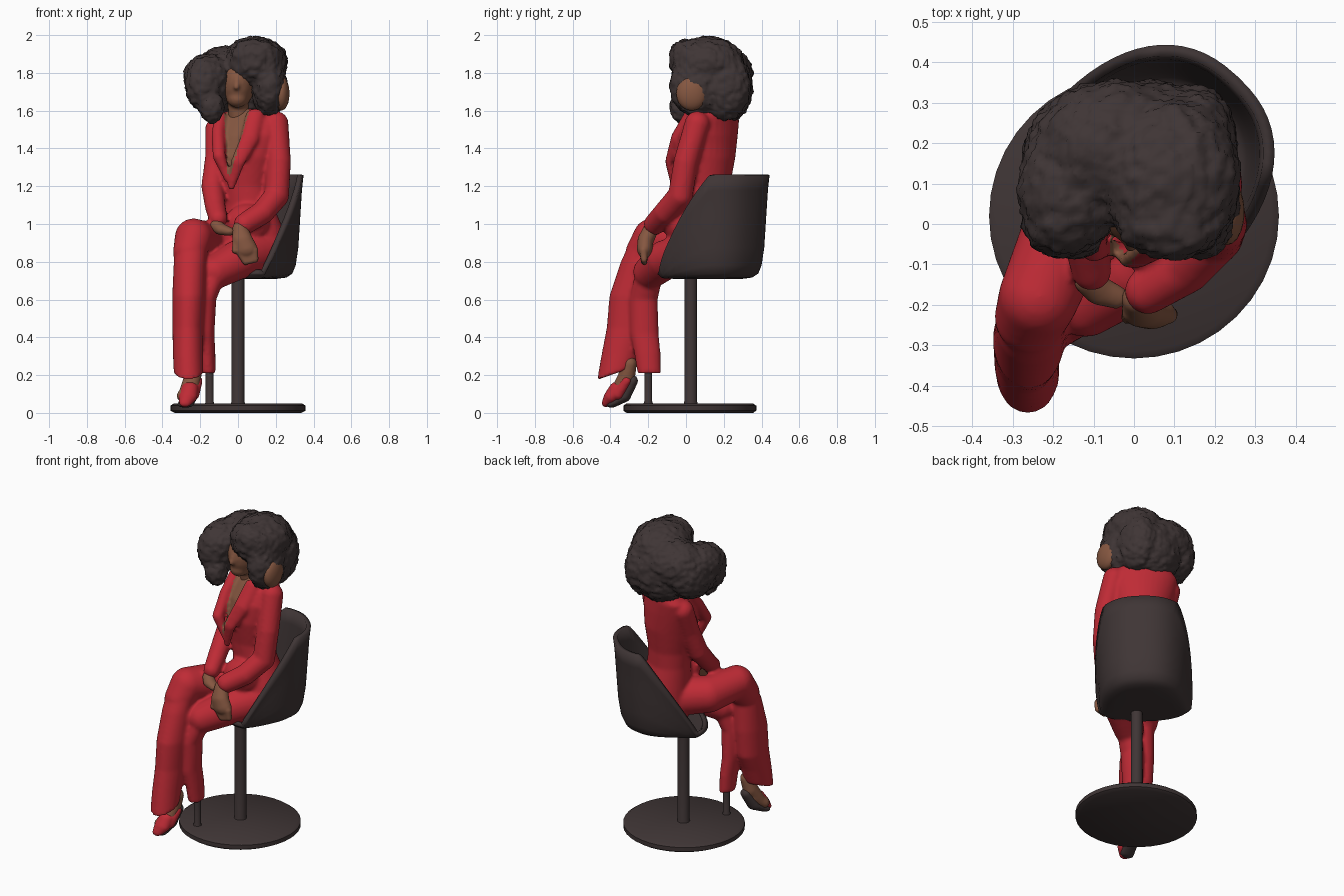
import bpy, bmesh, math
from mathutils import Matrix, Vector, noise

if "Cube" in bpy.data.objects:
    bpy.data.objects.remove(bpy.data.objects["Cube"])


def material(name, rgb):
    m = bpy.data.materials.new(name)
    m.diffuse_color = (*rgb, 1)
    m.use_nodes = True
    m.node_tree.nodes["Principled BSDF"].inputs["Base Color"].default_value = m.diffuse_color
    return m


DARK = material("charcoal", (0.050, 0.036, 0.036))
RED = material("red cloth", (0.52, 0.024, 0.036))
SKIN = material("brown skin", (0.235, 0.095, 0.052))


def finish(name, bm, mats, angle=40):
    bmesh.ops.recalc_face_normals(bm, faces=bm.faces)
    me = bpy.data.meshes.new(name)
    bm.to_mesh(me)
    bm.free()
    ob = bpy.data.objects.new(name, me)
    bpy.context.collection.objects.link(ob)
    for m in mats:
        me.materials.append(m)
    for o in bpy.context.selected_objects:
        o.select_set(False)
    ob.select_set(True)
    bpy.context.view_layer.objects.active = ob
    bpy.ops.object.shade_smooth_by_angle(angle=math.radians(angle))
    return ob


def blob(bm, c, r, sub=3):
    r = r if isinstance(r, tuple) else (r, r, r)
    bmesh.ops.create_icosphere(bm, subdivisions=sub, radius=1,
                               matrix=Matrix.Translation(c) @ Matrix.Diagonal((*r, 1)))


def chain(bm, pts, steps=9):
    """Row of overlapping ellipsoids along a path of (centre, radii)."""
    pts = [(Vector(c), Vector(r if isinstance(r, tuple) else (r, r, r))) for c, r in pts]
    for (c0, r0), (c1, r1) in zip(pts, pts[1:]):
        for i in range(steps + 1):
            t = i / steps
            blob(bm, c0.lerp(c1, t), tuple(r0.lerp(r1, t)))


def loft(bm, rings, turn=0, n=32):
    """Skin elliptical rings (x, y, z, rx, ry[, slope of z along y])."""
    ca, sa = math.cos(turn), math.sin(turn)
    loops = []
    for x, y, z, rx, ry, *s in rings:
        loop = []
        for i in range(n):
            a = 2 * math.pi * i / n
            u, v = rx * math.cos(a), ry * math.sin(a)
            dy = u * sa + v * ca
            loop.append(bm.verts.new((x + u * ca - v * sa, y + dy, z + (s[0] * dy if s else 0))))
        loops.append(loop)
    for a, b in zip(loops, loops[1:]):
        for i in range(n):
            bm.faces.new((a[i], a[(i + 1) % n], b[(i + 1) % n], b[i]))
    bm.faces.new(loops[0][::-1])
    bm.faces.new(loops[-1])


def fuse(bm, voxel, smooth):
    """Merge overlapping solids into one skin and return it as a new bmesh."""
    me = bpy.data.meshes.new("tmp")
    bmesh.ops.recalc_face_normals(bm, faces=bm.faces)
    bm.to_mesh(me)
    bm.free()
    ob = bpy.data.objects.new("tmp", me)
    bpy.context.collection.objects.link(ob)
    rm = ob.modifiers.new("remesh", 'REMESH')
    rm.mode, rm.voxel_size = 'VOXEL', voxel
    sm = ob.modifiers.new("smooth", 'SMOOTH')
    sm.factor, sm.iterations = 0.5, smooth
    dg = bpy.context.evaluated_depsgraph_get()
    out = bmesh.new()
    out.from_mesh(bpy.data.meshes.new_from_object(ob.evaluated_get(dg)))
    bpy.data.objects.remove(ob)
    return out


# Round base and pole
bm = bmesh.new()
loft(bm, [(0, 0.02, 0.0, 0.335, 0.335), (0, 0.02, 0.012, 0.358, 0.352), (0, 0.02, 0.038, 0.358, 0.352),
          (0, 0.02, 0.05, 0.34, 0.335)], n=40)
finish("base_disc", bm, [DARK])
bm = bmesh.new()
loft(bm, [(0, 0.025, 0.04, 0.04, 0.04), (0, 0.025, 0.06, 0.034, 0.034), (0, 0.025, 0.72, 0.034, 0.034)], n=20)
finish("pole", bm, [DARK])

# Bucket seat turned to the corner: ring height follows a rim that rises towards the back
bm = bmesh.new()
profile = [(0.3, 0), (0.6, 0), (0.74, 0.012), (0.83, 0.05), (0.88, 0.13), (0.92, 0.3), (0.95, 0.6), (0.975, 0.85), (1, 1)]
N, turn = 64, math.radians(-43)
ca, sa = math.cos(turn), math.sin(turn)
rows = []
for k, f in profile:
    row = []
    for i in range(N):
        a = 2 * math.pi * i / N
        c, s = math.cos(a), math.sin(a)
        u = 0.285 * math.copysign(abs(c) ** 0.85, c)
        v = (0.375 if s > 0 else 0.17) * math.copysign(abs(s) ** 0.85, s)
        dx, dy = u * ca - v * sa, u * sa + v * ca
        d = (dx + dy + 0.09) / math.sqrt(2)
        rim = 0.735 + 0.525 * min(1, max(0, d / 0.33)) ** 0.85
        row.append(bm.verts.new((0.0 + k * dx, 0.09 + k * dy, 0.71 + (rim - 0.71) * f)))
    rows.append(row)
for a, b in zip(rows, rows[1:]):
    for i in range(N):
        bm.faces.new((a[i], a[(i + 1) % N], b[(i + 1) % N], b[i]))
bm.faces.new(rows[0][::-1])
seat = finish("bucket_seat", bm, [DARK], 50)
so = seat.modifiers.new("thickness", 'SOLIDIFY')
so.thickness, so.offset = 0.028, -1

# Suit: jacket, sleeves, lapels and flared trousers fused together
bm = bmesh.new()
loft(bm, [(.08, .1, .74, .13, .14), (.085, .1, .80, .175, .17), (.09, .1, .87, .18, .175), (.08, .1, .96, .17, .155),
          (.05, .1, 1.1, .14, .125), (.04, .1, 1.2, .14, .13), (.035, .1, 1.35, .175, .155),
          (.04, .115, 1.47, .2, .14), (.045, .14, 1.55, .2, .11), (.055, .165, 1.61, .14, .085)],
     math.radians(-32))
chain(bm, [((.2, .06, 1.53), .068), ((.215, .0, 1.33), .066), ((.205, -.03, 1.15), .066),
           ((.13, -.11, 1.06), .062), ((.035, -.165, 1.0), .058)])
chain(bm, [((-.11, .19, 1.5), .065), ((-.115, .13, 1.35), .06), ((-.135, .07, 1.2), .06),
           ((-.12, -.04, 1.09), .055), ((-.105, -.115, 1.03), .05)])
chain(bm, [((.09, .02, 1.58), (.05, .03, .03)), ((.06, -.055, 1.45), (.05, .025, .04)),
           ((.0, -.09, 1.33), (.04, .02, .03)), ((-.035, -.06, 1.2), (.02, .02, .02))])
chain(bm, [((-.095, .1, 1.57), (.035, .03, .03)), ((-.105, .02, 1.47), (.035, .03, .04)),
           ((-.10, -.06, 1.36), (.035, .035, .03)), ((-.055, -.055, 1.24), (.02, .02, .02))])
blob(bm, (.05, -.02, 1.0), (.12, .1, .11))
chain(bm, [((.04, .1, .87), .12), ((-.16, .0, .90), .11), ((-.235, -.18, .93), (.1, .1, .1)),
           ((-.255, -.23, .85), .09)])                                   # crossed thigh
loft(bm, [(-.245, -.2, .92, .085, .09), (-.255, -.255, .8, .085, .09), (-.26, -.285, .62, .088, .12),
          (-.265, -.30, .45, .082, .12), (-.265, -.34, .32, .08, .11, .25), (-.262, -.37, .21, .078, .1, .35)])
chain(bm, [((.15, .05, .86), .115), ((.0, -.11, .81), .105), ((-.12, -.19, .745), .09)])  # lower thigh
loft(bm, [(-.12, -.19, .76, .07, .075), (-.175, -.225, .6, .06, .075), (-.175, -.22, .42, .05, .075),
          (-.165, -.205, .32, .045, .07), (-.16, -.195, .21, .042, .062)])
bm = fuse(bm, 0.0105, 4)
for f in bm.faces:   # open neckline
    x, y, z = f.calc_center_median()
    t = (z - 1.26) / 0.34
    if 0 < t and y < 0.13 and -0.055 - 0.02 * t < x < -0.04 + 0.1 * t:
        f.material_index = 1
finish("red_suit", bm, [RED, SKIN], 60)

# Neck and face
bm = bmesh.new()
chain(bm, [((.01, .13, 1.5), .06), ((0, .1, 1.66), .055)])
blob(bm, (.0, .07, 1.745), (.088, .122, .135))
blob(bm, (-.003, .02, 1.665), (.055, .06, .05))
chain(bm, [((-.005, -.04, 1.77), .013), ((-.008, -.055, 1.725), .016)], 5)
finish("neck_and_face", fuse(bm, 0.009, 4), [SKIN], 60)
bm = bmesh.new()
blob(bm, (.23, .03, 1.69), (.043, .082, .09))
finish("side_skin_patch", bm, [SKIN])

# Curly hair in two lobes, roughened with noise
bm = bmesh.new()
for c, r in [((.09, .11, 1.85), (.17, .195, .14)), ((.09, .0, 1.89), (.125, .085, .085)),
             ((.165, .065, 1.73), (.092, .15, .16)), ((.15, .2, 1.73), (.1, .14, .18)),
             ((.03, .21, 1.72), (.19, .14, .18)), ((-.145, .14, 1.74), (.13, .18, .155)),
             ((-.18, .01, 1.74), (.095, .09, .14)), ((-.14, -.02, 1.62), (.065, .065, .085)),
             ((-.05, .19, 1.79), (.2, .16, .15)), ((-.16, .09, 1.78), (.125, .16, .12))]:
    blob(bm, c, r, 4)
bm = fuse(bm, 0.012, 5)
bm.normal_update()
moves = [(v, v.normal * (0.009 * noise.noise(v.co * 30) + 0.007 * noise.noise(v.co * 75) + 0.003)) for v in bm.verts]
for v, d in moves:
    v.co += d
finish("curly_hair", bm, [DARK], 60)

# Hands resting on the lap
bm = bmesh.new()
chain(bm, [((.01, -.185, .975), .04), ((.025, -.215, .91), (.056, .042, .05)), ((.042, -.218, .87), (.06, .042, .05))])
for i in range(4):
    chain(bm, [((.005 + .027 * i, -.225, .86), .022), ((.04 + .017 * i, -.222, .80 + .004 * i), .018)], 6)
chain(bm, [((-.01, -.22, .93), .02), ((-.015, -.23, .86), .018)], 6)
finish("left_hand", fuse(bm, 0.007, 3), [SKIN], 60)
bm = bmesh.new()
chain(bm, [((-.115, -.14, .99), .034), ((-.085, -.165, .97), (.04, .036, .03)), ((-.045, -.18, .96), (.03, .03, .022))])
finish("right_hand", fuse(bm, 0.008, 3), [SKIN], 60)

# Raised foot: skin ankle and inner side, red upper on the outside, dark sole
bm = bmesh.new()
chain(bm, [((-.225, -.30, .26), .04), ((-.24, -.315, .19), .046), ((-.262, -.36, .11), (.05, .04, .042))])
chain(bm, [((-.25, -.33, .14), .042), ((-.285, -.38, .09), (.04, .035, .035))])
finish("ankle", fuse(bm, 0.008, 3), [SKIN], 60)
bm = bmesh.new()
chain(bm, [((-.255, -.365, .13), (.045, .042, .035)), ((-.265, -.395, .085), (.05, .04, .035)),
           ((-.28, -.425, .05), (.032, .022, .02))])
chain(bm, [((-.212, -.315, .17), .025), ((-.235, -.36, .10), .032)])
finish("red_shoe", fuse(bm, 0.008, 3), [RED], 60)
bm = bmesh.new()
chain(bm, [((-.23, -.28, .17), (.034, .026, .03)), ((-.255, -.325, .085), (.042, .032, .028)),
           ((-.278, -.395, .045), (.045, .032, .018))])
finish("shoe_sole", fuse(bm, 0.008, 3), [DARK], 60)

# Standing foot: slim dark stem under the lower trouser leg
bm = bmesh.new()
loft(bm, [(-.15, -.2, .04, .028, .028), (-.15, -.2, .06, .021, .021), (-.15, -.2, .26, .021, .021)], n=16)
finish("standing_heel", bm, [DARK])
